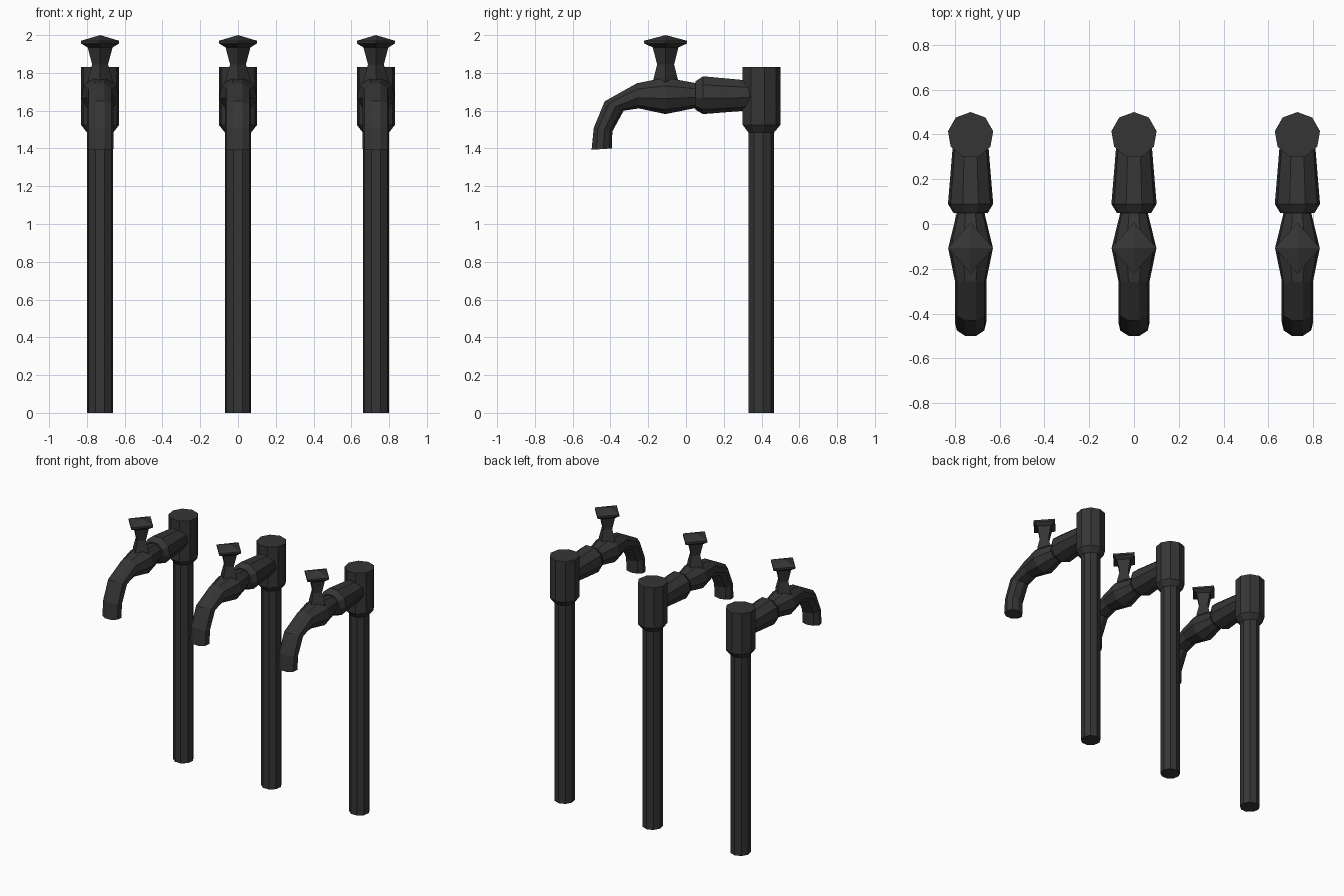
import bpy
import bmesh
import math
from mathutils import Vector

cube = bpy.data.objects.get("Cube")
if cube:
    bpy.data.objects.remove(cube)

metal = bpy.data.materials.new("dark_iron")
metal.use_nodes = True
colour = (0.036, 0.036, 0.036, 1)
metal.diffuse_color = colour
metal.node_tree.nodes["Principled BSDF"].inputs["Base Color"].default_value = colour


def loft(name, x, rings, sides=9):
    """Skin polygon rings: each is (flat side y, z, corner side y, z, half width)."""
    angles = [math.pi + math.tau * k / sides for k in range(sides)]
    far = max(math.cos(a) for a in angles)
    wide = max(math.sin(a) for a in angles)
    bm = bmesh.new()
    loops = []
    for fy, fz, cy, cz, half in rings:
        corner = Vector((x, cy, cz))
        radius = (Vector((x, fy, fz)) - corner) / (1 + far)
        centre = corner + radius
        side = Vector((half / wide, 0, 0))
        loops.append([bm.verts.new(centre + radius * math.cos(a) + side * math.sin(a))
                      for a in angles])
    for a, b in zip(loops, loops[1:]):
        for k in range(sides):
            n = (k + 1) % sides
            bm.faces.new((a[k], a[n], b[n], b[k]))
    bm.faces.new(loops[0])
    bm.faces.new(loops[-1])
    bmesh.ops.remove_doubles(bm, verts=bm.verts, dist=0.0005)
    bmesh.ops.recalc_face_normals(bm, faces=bm.faces)
    mesh = bpy.data.meshes.new(name)
    bm.to_mesh(mesh)
    bm.free()
    mesh.materials.append(metal)
    obj = bpy.data.objects.new(name, mesh)
    bpy.context.collection.objects.link(obj)
    return obj


def upright(y_front, y_back, z, half):
    return (y_front, z, y_back, z, half)


def level(y, z_top, z_bottom, half):
    return (y, z_top, y, z_bottom, half)


def knob(radius_y, z, half):
    return upright(-0.108 - radius_y, -0.108 + radius_y, z, half)


for label, x in (("right", -0.73), ("middle", 0), ("left", 0.73)):
    # Standing pipe and the collar on top of it
    loft(label + "_pipe", x, [upright(0.33, 0.467, z, 0.069) for z in (0, 1.5)])
    loft(label + "_collar", x, [upright(0.33, 0.467, 1.485, 0.07),
                                upright(0.3, 0.5, 1.525, 0.101),
                                upright(0.3, 0.5, 1.83, 0.101)])
    # Tapered sleeve joining tap and collar
    loft(label + "_sleeve", x, [level(0.38, 1.755, 1.605, 0.077),
                                level(0.09, 1.782, 1.582, 0.101),
                                level(0.05, 1.755, 1.605, 0.077)])
    # Swollen valve body running into the bent spout
    loft(label + "_spout", x, [level(0.08, 1.745, 1.615, 0.06),
                               level(0.04, 1.748, 1.612, 0.064),
                               (-0.108, 1.775, -0.108, 1.582, 0.1),
                               (-0.26, 1.745, -0.25, 1.612, 0.07),
                               (-0.43, 1.65, -0.33, 1.6, 0.07),
                               (-0.488, 1.51, -0.39, 1.49, 0.07),
                               (-0.5, 1.393, -0.392, 1.4, 0.07)])
    # Four-sided stem with a pointed handle
    loft(label + "_handle", x, [knob(0.068, 1.7, 0.068), knob(0.065, 1.765, 0.065),
                                knob(0.045, 1.845, 0.042), knob(0.068, 1.935, 0.066),
                                knob(0.114, 1.956, 0.101), knob(0.114, 1.97, 0.101),
                                knob(0, 2.0, 0)], 4)
